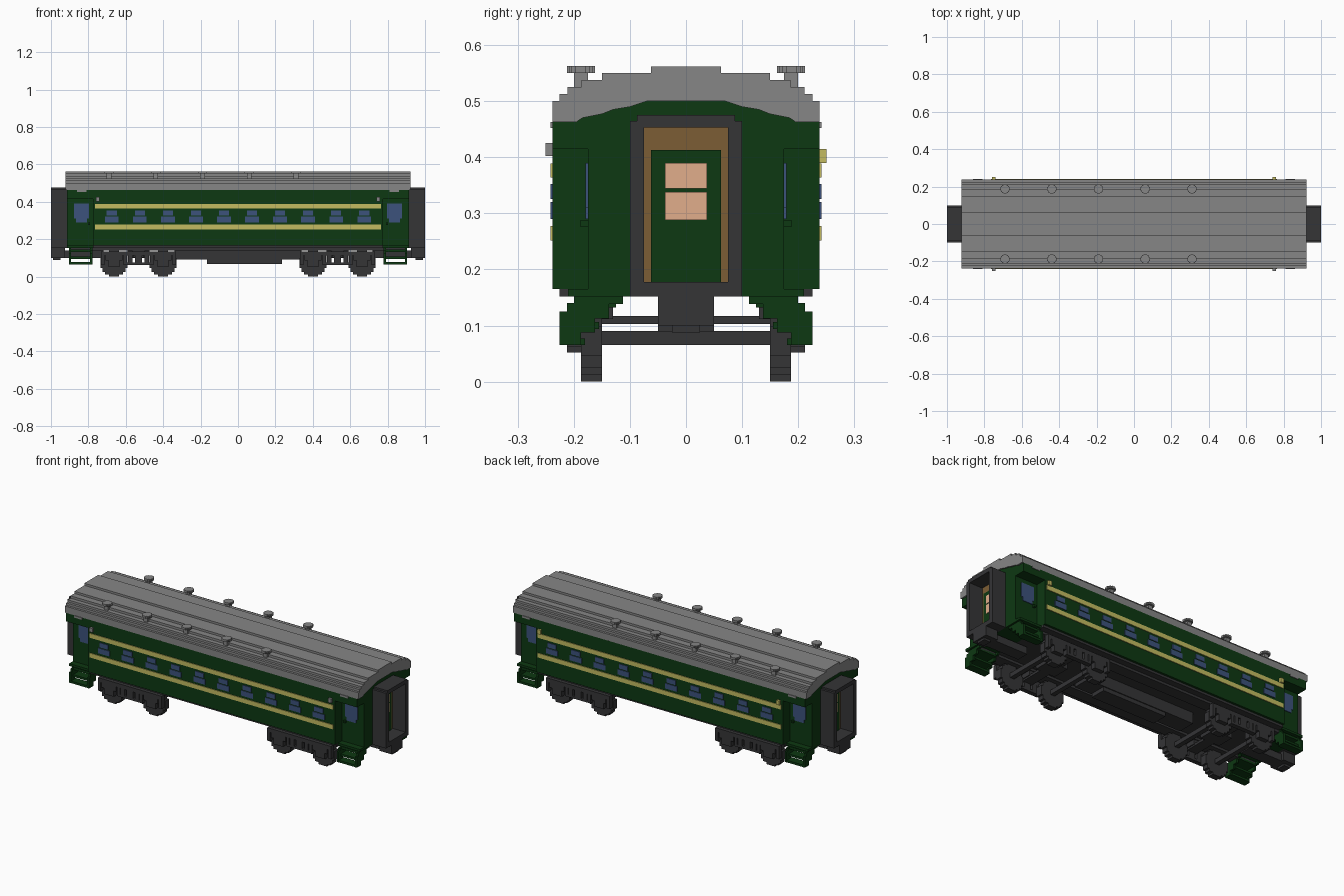
import bpy, bmesh

cube = bpy.data.objects.get("Cube")
if cube:
    bpy.data.objects.remove(cube, do_unlink=True)


def material(name, rgb):
    m = bpy.data.materials.new(name)
    m.use_nodes = True
    m.diffuse_color = (*rgb, 1)
    m.node_tree.nodes["Principled BSDF"].inputs["Base Color"].default_value = (*rgb, 1)
    return m


GREEN = material("coach green", (0.004, 0.04, 0.006))
GREY = material("roof grey", (0.24, 0.24, 0.24))
IRON = material("iron grey", (0.035, 0.035, 0.037))
YELLOW = material("stripe yellow", (0.55, 0.5, 0.12))
BLUE = material("window blue", (0.045, 0.085, 0.2))
BROWN = material("door frame brown", (0.2, 0.11, 0.035))
BEIGE = material("door pane beige", (0.75, 0.42, 0.26))


def finish(name, bm, mat):
    bmesh.ops.recalc_face_normals(bm, faces=bm.faces)
    me = bpy.data.meshes.new(name)
    bm.to_mesh(me)
    bm.free()
    me.materials.append(mat)
    ob = bpy.data.objects.new(name, me)
    bpy.context.collection.objects.link(ob)
    return ob


def boxes(name, mat, spans):
    """One object made of boxes, each given as (x span, y span, z span)."""
    bm = bmesh.new()
    for span in spans:
        vs = bmesh.ops.create_cube(bm, size=1)["verts"]
        for v in vs:
            v.co = [(a + b) / 2 + c * abs(b - a) for (a, b), c in zip(span, v.co)]
    return finish(name, bm, mat)


def prism(name, mat, outline, start, end, axis):
    """Extrude a closed outline along x (outline is y, z), y (x, z) or z (x, y)."""
    bm = bmesh.new()

    def place(p, d):
        co = list(p)
        co.insert("xyz".index(axis), d)
        return co
    face = bm.faces.new([bm.verts.new(place(p, start)) for p in outline])
    grown = bmesh.ops.extrude_face_region(bm, geom=[face])["geom"]
    shift = place((0, 0), end - start)
    bmesh.ops.translate(bm, vec=shift, verts=[g for g in grown if isinstance(g, bmesh.types.BMVert)])
    return finish(name, bm, mat)


def mirrored(half):
    """Complete a half outline across the vertical centre line."""
    return half + [(-y, z) for y, z in reversed(half)]


def around(c, r):
    return (c - r, c + r)


def disc(r, cx, cz):
    """Blocky circle outline made of right-angled steps."""
    q = [(1, .36), (.84, .36), (.84, .66), (.66, .66), (.66, .84), (.36, .84), (.36, 1)]
    pts = q + [(-a, b) for a, b in reversed(q)]
    pts += [(-a, -b) for a, b in pts]
    return [(cx + a * r, cz + b * r) for a, b in pts]


def side(s, a, b):
    return tuple(sorted((s * a, s * b)))


W = .2375       # half width of the body
SILL = .165     # bottom of the body
EAVE = .463     # bottom of the roof
END = .914      # end wall

# Stepped roof shell over an arched body top
arch = [(.195, EAVE), (.185, .47), (.15, .477), (.13, .485), (.1, .49), (.07, .5)]
steps = [(.062, .562), (.15, .55), (.186, .538), (.211, .525), (.225, .513), (W, .5)]
outer, previous = [], None
for y, z in steps:
    if previous:
        outer.append((previous, z))
    outer.append((y, z))
    previous = y
roof_half = outer + [(W, EAVE)] + arch
# the shell outline runs over the top, then back along the arch
prism("roof", GREY, mirrored(roof_half), -.922, .922, "x")
prism("body_top", GREEN, mirrored([(W, .415), (W, EAVE)] + arch), -END, END, "x")

# Main body and narrower entrance blocks
boxes("main_body", GREEN, [((-.775, .775), (-W, W), (SILL, .416))])
boxes("floor", IRON, [((-.775, .775), (-.225, .225), (.152, SILL))])
boxes("sills", IRON, [((-.9, .9), side(s, .125, .19), (.138, SILL - .002)) for s in (-1, 1)])
boxes("entrance_block", GREEN, [(side(s, .775, END), (-.175, .175), (.152, .416)) for s in (-1, 1)])
boxes("entrance_floor", GREEN, [(side(s, .775, END), (-.21, .21), (.152, SILL)) for s in (-1, 1)])

# Side stripes and windows
T = .004
for s, label in ((-1, "right"), (1, "left")):
    skin = side(s, W, W + T)
    boxes(label + "_stripes", YELLOW, [((-.765, .765), skin, z) for z in ((.252, .277), (.364, .389))])
    lower, upper = [], []
    for i in range(10):
        x = -.675 + .15 * i
        lower.append((around(x, .037), skin, (.29, .32)))
        upper.append((around(x, .027), skin, (.326, .352)))
    boxes(label + "_windows", BLUE, lower + upper)
    # side lamps
    boxes(label + "_lamps", YELLOW if s > 0 else GREY,
          [(around(x, .01), side(s, W, .25), (.39, .415) if s > 0 else (.402, .425))
           for x in (-.75, .75)])

# Recessed entrance doors with steps below
for sx in (-1, 1):
    for sy in (-1, 1):
        tag = ("left_" if sx > 0 else "right_") + ("back" if sy > 0 else "front")
        boxes(tag + "_door_window", BLUE, [
            (side(sx, .797, .877), side(sy, .175, .179), (.31, .39)),
            (side(sx, .807, .867), side(sy, .175, .179), (.29, .31))])
        boxes(tag + "_door_handle", GREEN, [(side(sx, .79, .803), side(sy, .175, .188), (.276, .288))])
        boxes(tag + "_door_lintel", GREY, [(side(sx, .81, .86), side(sy, W, W + T), (.452, EAVE))])
        rail = [(.225, .065), (.225, .125), (.212, .125), (.212, .14), (.2, .14), (.2, .155),
                (.112, .155), (.112, .138), (.137, .138), (.137, .113), (.162, .113),
                (.162, .088), (.187, .088), (.187, .065)]
        for x in (.778, .892):
            prism(tag + "_step_rail", GREEN, [(sy * y, z) for y, z in rail],
                  sx * x, sx * (x + .012), "x")
        boxes(tag + "_step_treads", GREEN, [
            (side(sx, .785, .897), side(sy, .18, .224), (.065, .077)),
            (side(sx, .785, .897), side(sy, .155, .205), (.094, .106)),
            (side(sx, .785, .897), side(sy, .125, .2), (.132, .145))])

# Gangways, end doors and couplers
for s, label in ((-1, "right"), (1, "left")):
    tube = side(s, END, 1)
    boxes(label + "_gangway", IRON, [
        (tube, (-.1, -.075), (.152, .465)), (tube, (.075, .1), (.152, .465)),
        (tube, (-.087, .087), (.453, .475)), (tube, (-.075, .075), (.152, .178))])
    boxes(label + "_end_door_frame", BROWN, [(side(s, END, .918), (-.075, .075), (.178, .453))])
    boxes(label + "_end_door", GREEN, [(side(s, .918, .922), (-.062, .062), (.178, .413))])
    boxes(label + "_end_door_panes", BEIGE, [
        (side(s, .922, .925), (-.037, .037), z) for z in ((.288, .338), (.344, .39))])
    boxes(label + "_coupler", IRON, [
        (side(s, .72, .96), (-.035, .035), (.1, .14)),
        (side(s, .925, 1), (-.05, .05), (.1, .152)),
        (side(s, .95, .99), (-.025, .025), (.088, .1))])

# Centre spine under the floor
boxes("centre_spine", IRON, [
    ((-.34, .34), (-.05, .05), (.09, .155)),
    ((-.165, .235), (-.045, .045), (.068, .09))])

# Wheel trucks
for s, label in ((-1, "right"), (1, "left")):
    mid = s * .532
    axles = (mid - .131, mid + .131)
    frame = [(around(mid, .03), (-.2, .2), (.103, .117)),
             (around(mid, .06), (-.05, .05), (.1, .153))]
    for sy in (-1, 1):
        beam = side(sy, .187, .212)
        frame += [(around(mid, .2), beam, (.112, .135)),
                  (around(mid, .07), beam, (.062, .075)),
                  (around(mid, .02), beam, (.075, .112)),
                  (around(mid, .035), side(sy, .13, .187), (.112, .153))]
        for x in axles:
            frame += [(around(x, .03), beam, (.052, .112)),
                      (around(x, .045), beam, (.085, .112))]
            for dx in (-.06, .06):
                frame.append((around(x + dx, .009), beam, (.062, .112)))
            prism(label + "_wheel", IRON, disc(.072, x, .072), sy * .15, sy * .187, "y")
        for dx in (-.045, .045):
            frame.append((around(mid + dx, .012), beam, (.075, .112)))
    for x in axles:
        frame.append((around(x, .013), (-.2, .2), (.065, .09)))
    boxes(label + "_truck_frame", IRON, frame)

# Roof ventilators
for i in range(5):
    for sy in (-1, 1):
        x, y = -.69 + .25 * i, sy * .1875
        boxes("vent_stem", GREY, [(around(x, .0125), around(y, .0125), (.51, .551))])
        prism("vent_cap", GREY, disc(.025, x, y), .55, .5625, "z")
